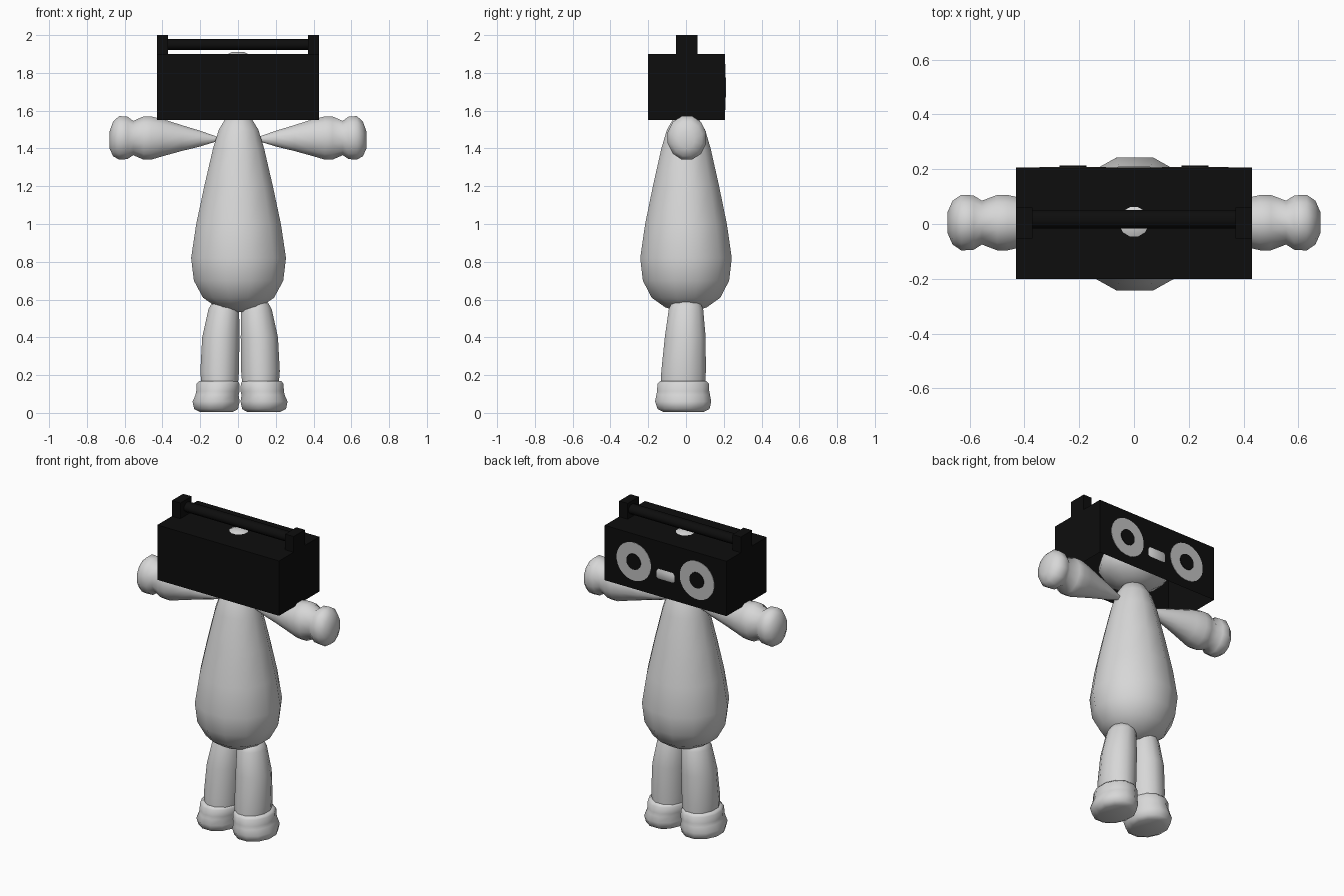
import bpy, bmesh, math
from mathutils import Vector

if "Cube" in bpy.data.objects:
    bpy.data.objects.remove(bpy.data.objects["Cube"])


def material(name, c):
    m = bpy.data.materials.new(name)
    m.diffuse_color = (*c, 1)
    m.use_nodes = True
    m.node_tree.nodes["Principled BSDF"].inputs["Base Color"].default_value = m.diffuse_color
    return m


white = material("soft white", (0.68, 0.68, 0.68))
grey = material("speaker grey", (0.52, 0.52, 0.52))
black = material("box black", (0.004, 0.004, 0.004))


def finish(name, bm, mat, angle=None):
    bmesh.ops.recalc_face_normals(bm, faces=bm.faces)
    me = bpy.data.meshes.new(name)
    bm.to_mesh(me)
    bm.free()
    me.materials.append(mat)
    ob = bpy.data.objects.new(name, me)
    bpy.context.collection.objects.link(ob)
    if angle:
        bpy.context.view_layer.objects.active = ob
        ob.select_set(True)
        bpy.ops.object.shade_smooth_by_angle(angle=math.radians(angle))
        ob.select_set(False)
    return ob


def loft(name, rings, mat, u, v, sides=12, angle=65):
    """Skin elliptical rings given as (centre, radius along u, radius along v)."""
    bm = bmesh.new()
    u, v = Vector(u), Vector(v)
    loops = []
    for c, a, b in rings:
        loop = []
        for i in range(sides):
            t = math.tau * (i + 0.5) / sides
            loop.append(bm.verts.new(Vector(c) + u * a * math.cos(t) + v * b * math.sin(t)))
        loops.append(loop)
    for p, q in zip(loops, loops[1:]):
        for i in range(sides):
            j = (i + 1) % sides
            bm.faces.new((p[i], p[j], q[j], q[i]))
    bm.faces.new(loops[0])
    bm.faces.new(loops[-1])
    return finish(name, bm, mat, angle)


def block(name, lo, hi, mat, open_bottom=False):
    bm = bmesh.new()
    bmesh.ops.create_cube(bm, size=1)
    for vert in bm.verts:
        vert.co = [l + (h - l) * (c + 0.5) for l, h, c in zip(lo, hi, vert.co)]
    if open_bottom:
        low = [f for f in bm.faces if f.normal.z < -0.5]
        bmesh.ops.delete(bm, geom=low, context='FACES_ONLY')
    return finish(name, bm, mat)


X, Y, Z = (1, 0, 0), (0, 1, 0), (0, 0, 1)

# pear-shaped torso
torso = [(0.535, 0.05), (0.56, 0.12), (0.61, 0.195), (0.7, 0.245), (0.82, 0.26),
         (1.0, 0.232), (1.2, 0.188), (1.4, 0.14), (1.5, 0.108), (1.56, 0.07), (1.575, 0.04)]
loft("torso", [((0.003, 0, z), r, r * 0.965) for z, r in torso], white, X, Y)

# head inside the box, just breaking through its top and face
head = [(1.555, 0.05), (1.575, 0.11), (1.62, 0.178), (1.67, 0.21), (1.71, 0.21),
        (1.79, 0.182), (1.86, 0.12), (1.893, 0.07), (1.91, 0.035)]
loft("head", [((0, 0.008, z), r, r) for z, r in head], white, X, Y)

# arms with round hands
arm = [(0.11, 0.012, 1.45), (0.2, 0.042, 1.452), (0.3, 0.07, 1.455), (0.4, 0.1, 1.457),
       (0.46, 0.116, 1.455), (0.5, 0.116, 1.455), (0.555, 0.092, 1.455),
       (0.585, 0.114, 1.456), (0.63, 0.117, 1.456), (0.662, 0.092, 1.45), (0.68, 0.045, 1.445)]
# legs, then chunky shoes: height, outward centre, forward centre, half width, half depth
leg = [(0.15, 0.108, -0.015, 0.1, 0.122), (0.22, 0.108, -0.013, 0.106, 0.122),
       (0.4, 0.102, -0.004, 0.102, 0.112), (0.55, 0.086, 0, 0.084, 0.094),
       (0.6, 0.08, 0, 0.06, 0.07)]
shoe = [(0.005, 0.125, -0.012, 0.09, 0.11), (0.02, 0.127, -0.013, 0.12, 0.142),
        (0.06, 0.127, -0.015, 0.129, 0.154), (0.095, 0.122, -0.015, 0.118, 0.147),
        (0.115, 0.117, -0.015, 0.119, 0.143), (0.155, 0.117, -0.015, 0.117, 0.141),
        (0.17, 0.115, -0.015, 0.105, 0.125)]
for side, s in (("left", -1), ("right", 1)):
    loft(side + "_arm", [((s * x, 0.005, z), r * 0.9, r * 1.02) for x, r, z in arm], white, Y, Z)
    for part, rings in (("leg", leg), ("shoe", shoe)):
        loft(f"{side}_{part}", [((s * x + 0.011, y, z), a, b) for z, x, y, a, b in rings], white, X, Y)

# hollow box with an open underside
block("box", (-0.43, -0.2, 1.55), (0.43, 0.206, 1.9), black, open_bottom=True)

# carrying handle
for side, s in (("left", -1), ("right", 1)):
    block(side + "_handle_post", (s * 0.4 - 0.03, -0.053, 1.895), (s * 0.4 + 0.03, 0.06, 2.0), black)
loft("handle_bar", [((x, 0.017, 1.95), 0.036, 0.031) for x in (-0.38, 0.38)], black, Y, Z, 8, 50)

# speaker rings and their hubs
for side, s in (("left", -1), ("right", 1)):
    for part, r, y0, y1, mat in (("speaker", 0.122, 0.203, 0.2085, grey), ("hub", 0.05, 0.204, 0.213, black)):
        loft(f"{side}_{part}", [((s * 0.223, y, 1.725), r, r) for y in (y0, y1)], mat, X, Z, 24, 30)
